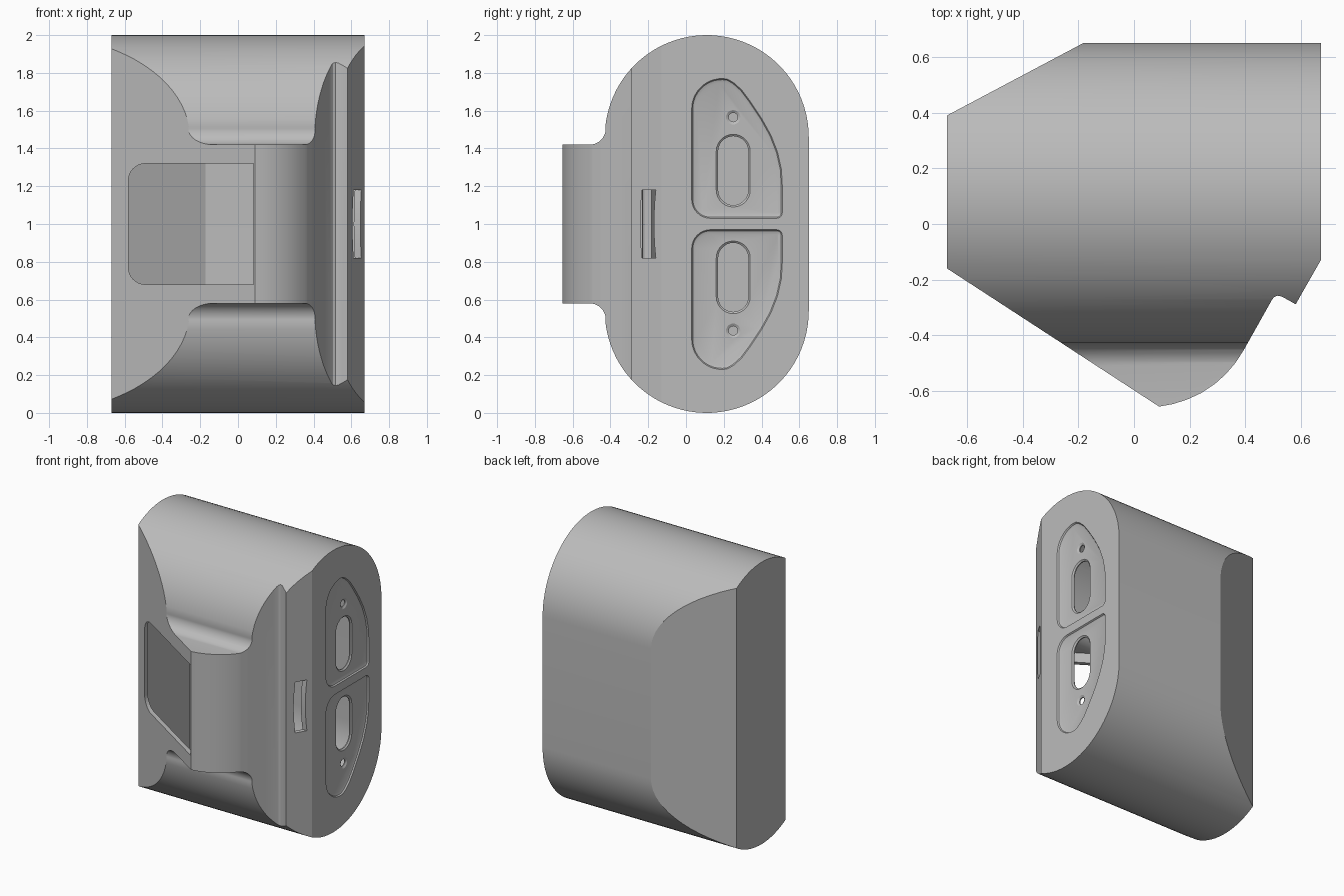
import bpy, bmesh
from math import cos, sin, radians
from mathutils import Vector

if "Cube" in bpy.data.objects:
    bpy.data.objects.remove(bpy.data.objects["Cube"], do_unlink=True)

WALL = 0.03
grey = bpy.data.materials.new("plain_grey")
grey.use_nodes = True
grey.diffuse_color = (0.5, 0.5, 0.5, 1)
grey.node_tree.nodes["Principled BSDF"].inputs["Base Color"].default_value = (0.5, 0.5, 0.5, 1)


def arc(cx, cy, r, a0, a1, n=12):
    angles = [radians(a0 + (a1 - a0) * i / n) for i in range(n + 1)]
    return [(cx + r * cos(a), cy + r * sin(a)) for a in angles]


def inset(pts, d):
    """Move a counter-clockwise outline inwards by d."""
    out = []
    for i, p in enumerate(pts):
        a, b, c = Vector(pts[i - 1]), Vector(p), Vector(pts[(i + 1) % len(pts)])
        e, f = (b - a).normalized(), (c - b).normalized()
        n, m = Vector((-e.y, e.x)), Vector((-f.y, f.x))
        out.append(tuple(b + (n + m) * d / (1 + n.dot(m))))
    return out


def loft(name, axis, *layers):
    """Solid through (outline, level) layers along an axis."""
    place = {"x": lambda p, t: (t, p[0], p[1]),
             "y": lambda p, t: (p[0], t, p[1]),
             "z": lambda p, t: (p[0], p[1], t)}[axis]
    bm = bmesh.new()
    rings = [[bm.verts.new(place(p, t)) for p in pts] for pts, t in layers]
    for lo, hi in zip(rings, rings[1:]):
        for i in range(len(lo)):
            bm.faces.new((lo[i - 1], lo[i], hi[i], hi[i - 1]))
    bm.faces.new(rings[0])
    bm.faces.new(rings[-1])
    bmesh.ops.recalc_face_normals(bm, faces=bm.faces)
    mesh = bpy.data.meshes.new(name)
    bm.to_mesh(mesh)
    bm.free()
    mesh.materials.append(grey)
    obj = bpy.data.objects.new(name, mesh)
    bpy.context.collection.objects.link(obj)
    return obj


def combine(obj, tool, operation):
    mod = obj.modifiers.new("cut", "BOOLEAN")
    mod.operation, mod.object, mod.solver = operation, tool, "EXACT"
    bpy.context.view_layer.objects.active = obj
    bpy.ops.object.modifier_apply(modifier=mod.name)
    bpy.data.objects.remove(tool, do_unlink=True)


def flip(pts):
    """Mirror an outline about mid height, keeping its winding."""
    return [(y, 2 - z) for y, z in reversed(pts)]


# Side outline: capsule with a filleted nose on the front
upper = arc(0.11, 1.46, 0.54, 0, 174, 40) + arc(-0.51, 1.505, 0.085, 0, -90, 8) + [(-0.75, 1.42)]
side = upper + flip(upper)

# Plan outline: bevelled corners, curved nose and a narrow valley
plan = [(-0.67, -0.16), (0.09, -0.655), (0.14, -0.646), (0.19, -0.63), (0.24, -0.607),
        (0.29, -0.574), (0.33, -0.538), (0.365, -0.497), (0.395, -0.45),
        (0.495, -0.272), (0.503, -0.262), (0.515, -0.257), (0.53, -0.26),
        (0.58, -0.288), (0.67, -0.13), (0.67, 0.655), (-0.18, 0.65), (-0.67, 0.39)]


def solid(name, d):
    obj = loft(name, "x", (inset(side, d), -0.9), (inset(side, d), 0.9))
    outline = inset(plan, d)
    combine(obj, loft("plan_tool", "z", (outline, -0.2), (outline, 2.2)), "INTERSECT")
    return obj


# Hollow housing
housing = solid("housing", 0)
combine(housing, solid("cavity", WALL), "DIFFERENCE")

# Window in the slanted front face
window = arc(-0.49, 1.23, 0.09, 90, 180, 8) + arc(-0.49, 0.77, 0.09, 180, 270, 8)
window += [(0.083, 0.68), (0.083, 1.32)]
combine(housing, loft("window_tool", "y", (window, -0.9), (window, -0.1)), "DIFFERENCE")

# Bowed slot beside the valley
zs = [0.82 + 0.06 * i for i in range(7)]
bow = [0.01 * (1 - ((z - 1) / 0.18) ** 2) for z in zs]
slot = [(-0.16 - b, z) for z, b in zip(zs, bow)]
slot += [(-0.232 - b, z) for z, b in reversed(list(zip(zs, bow)))]
combine(housing, loft("slot_tool", "x", (slot, 0.54), (slot, 0.8)), "DIFFERENCE")

# Paired recesses, oblong ports and screw holes on the left face
FACE, FLOOR = 0.67, 0.655
panel = arc(0.48, 1.06, 0.03, -90, 0, 5) + [(0.51, 1.2), (0.505, 1.29), (0.485, 1.38),
        (0.45, 1.47), (0.40, 1.56), (0.34, 1.65), (0.295, 1.71), (0.25, 1.75)]
panel += arc(0.19, 1.61, 0.16, 80, 180, 12) + arc(0.13, 1.13, 0.10, 180, 270, 8)
port = arc(0.25, 1.385, 0.09, 0, 180, 14) + arc(0.25, 1.18, 0.09, 180, 360, 14)
screw = arc(0.25, 1.565, 0.038, 0, 345, 23)
for turn in (lambda p: p, flip):
    rim, hole, bore = turn(panel), turn(port), turn(screw)
    recess = loft("recess_tool", "x", (inset(rim, 0.022), FLOOR),
                  (inset(rim, 0.006), FLOOR + 0.006), (rim, FACE), (rim, 0.8))
    combine(housing, recess, "DIFFERENCE")
    small = inset(hole, 0.01)
    combine(housing, loft("port_tool", "x", (small, 0.6), (small, FLOOR - 0.008),
                          (hole, FLOOR), (hole, 0.8)), "DIFFERENCE")
    small = inset(bore, 0.014)
    combine(housing, loft("screw_tool", "x", (small, 0.6), (small, FLOOR - 0.008),
                          (bore, FLOOR), (bore, 0.8)), "DIFFERENCE")

# Smooth curves, sharp edges
bpy.ops.object.select_all(action="DESELECT")
housing.select_set(True)
bpy.context.view_layer.objects.active = housing
bpy.ops.object.shade_smooth_by_angle(angle=radians(25))
